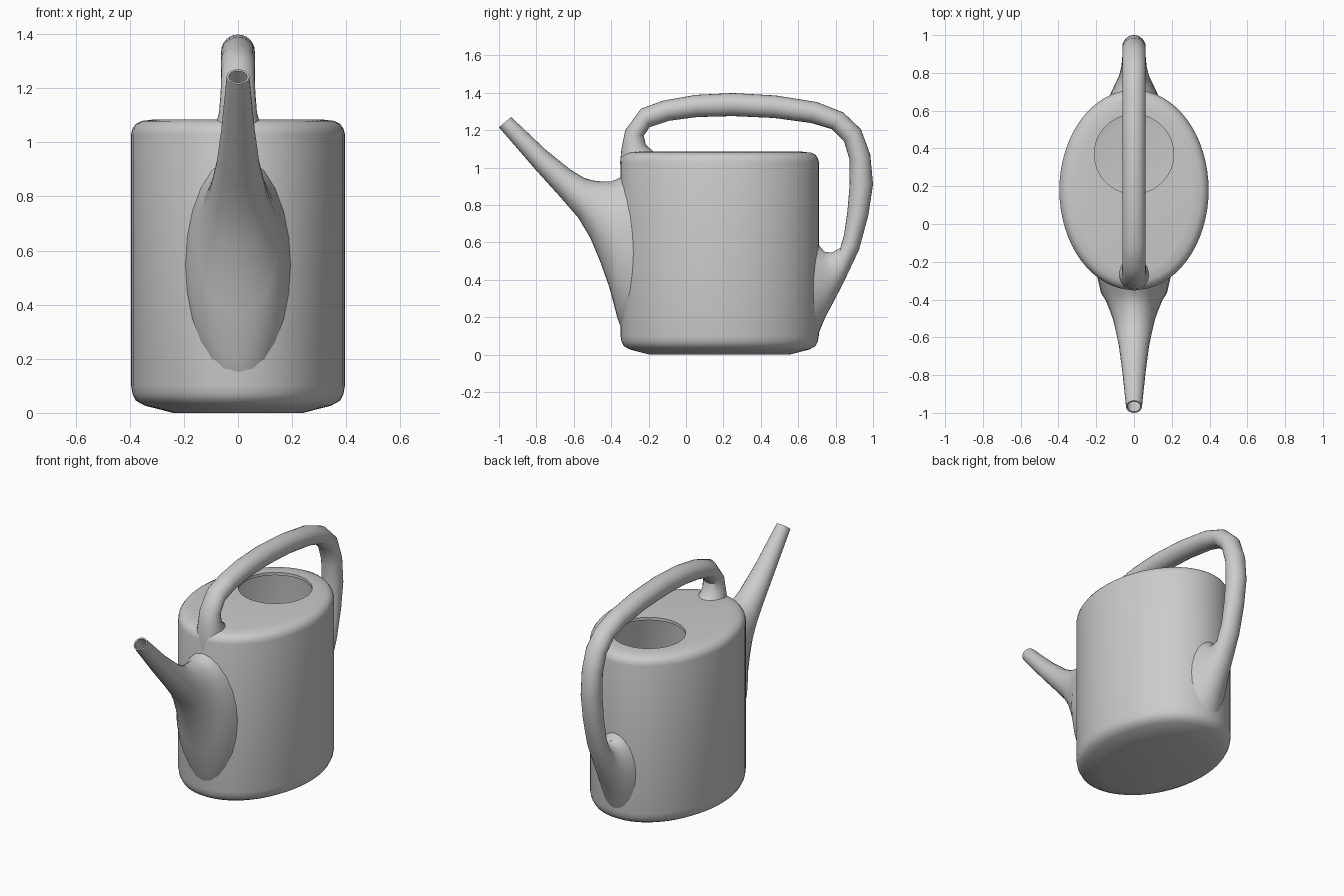
import bpy, math

CY, RX, RY = 0.18, 0.395, 0.53  # oval body: centre y and half-widths


def loft(name, rings, cap_start=False, cap_end=False, wall=0):
    """Skin a list of equal-length rings, with an optional inward wall."""
    n = len(rings[0])
    verts = [p for r in rings for p in r]
    faces = [(k * n + i, k * n + (i + 1) % n, (k + 1) * n + (i + 1) % n, (k + 1) * n + i)
             for k in range(len(rings) - 1) for i in range(n)]
    if cap_start:
        faces.append(tuple(reversed(range(n))))
    if cap_end:
        faces.append(tuple(range(len(verts) - n, len(verts))))
    mesh = bpy.data.meshes.new(name)
    mesh.from_pydata(verts, [], faces)
    ob = bpy.data.objects.new(name, mesh)
    bpy.context.collection.objects.link(ob)
    bpy.ops.object.select_all(action='DESELECT')
    bpy.context.view_layer.objects.active = ob
    ob.select_set(True)
    if wall:
        mod = ob.modifiers.new("wall", 'SOLIDIFY')
        mod.thickness, mod.offset = wall, -1
        bpy.ops.object.modifier_apply(modifier=mod.name)
    bpy.ops.object.shade_smooth_by_angle(angle=math.radians(38))
    return ob


def oval(cy, rx, ry, z, n=64):
    return [(rx * math.cos(2 * math.pi * i / n), cy + ry * math.sin(2 * math.pi * i / n), z)
            for i in range(n)]


def section(yo, zo, yi, zi, hw, n=24):
    """Oval ring spanning outer point to inner point, hw wide to each side."""
    ring = []
    for i in range(n):
        a = 2 * math.pi * i / n
        c, s = math.cos(a), math.sin(a)
        ring.append((hw * s, (yo + yi) / 2 + c * (yo - yi) / 2, (zo + zi) / 2 + c * (zo - zi) / 2))
    return ring


def on_body(ring, side):
    """Push a ring onto the body wall (side -1 front, +1 back)."""
    return [(x, CY + side * (RY * math.sqrt(1 - (x / RX) ** 2) - 0.004), z) for x, y, z in ring]


# Hollow body: inset from full oval, height
profile = [(0.155, 0), (0.05, 0.027), (0.018, 0.045), (0.005, 0.07), (0, 0.1), (0, 1.03),
           (0.005, 1.05), (0.018, 1.068), (0.04, 1.079), (0.09, 1.085)]
body = [oval(CY, RX - d, RY - d, z) for d, z in profile]
body.append(oval(0.37, 0.21, 0.21, 1.085))  # filling hole
loft("body", body, cap_start=True, wall=0.018)

# Spout, flaring onto the front wall
spout = [(-0.34, 0.14, -0.34, 0.95, 0.195), (-0.365, 0.19, -0.365, 0.94, 0.175),
         (-0.41, 0.36, -0.40, 0.925, 0.15), (-0.46, 0.50, -0.445, 0.925, 0.13),
         (-0.51, 0.62, -0.495, 0.93, 0.112), (-0.575, 0.73, -0.545, 0.945, 0.098),
         (-0.67, 0.84, -0.62, 0.99, 0.08), (-0.81, 0.995, -0.75, 1.095, 0.062),
         (-1.0, 1.215, -0.935, 1.27, 0.042)]
rings = [section(*s) for s in spout]
rings[0] = on_body(rings[0], -1)
loft("spout", rings, wall=0.008)

# Handle, from the front of the lid over to the back wall
handle = [(-0.35, 0.96, -0.16, 1.072, 0.095), (-0.352, 1.03, -0.185, 1.095, 0.083),
          (-0.345, 1.10, -0.215, 1.122, 0.07), (-0.325, 1.20, -0.226, 1.17, 0.064),
          (-0.24, 1.315, -0.195, 1.215, 0.062), (-0.12, 1.358, -0.09, 1.25, 0.062),
          (0.05, 1.388, 0.06, 1.27, 0.062), (0.25, 1.398, 0.25, 1.275, 0.062),
          (0.48, 1.385, 0.47, 1.265, 0.062), (0.70, 1.35, 0.67, 1.238, 0.062),
          (0.84, 1.295, 0.78, 1.205, 0.062), (0.935, 1.205, 0.845, 1.14, 0.062),
          (0.985, 1.07, 0.875, 1.04, 0.062), (1.0, 0.91, 0.875, 0.91, 0.062),
          (0.975, 0.745, 0.863, 0.765, 0.062), (0.925, 0.56, 0.845, 0.64, 0.062),
          (0.84, 0.38, 0.825, 0.57, 0.067), (0.785, 0.275, 0.78, 0.545, 0.08),
          (0.745, 0.20, 0.74, 0.55, 0.10), (0.71, 0.105, 0.71, 0.59, 0.13)]
rings = [section(*s) for s in handle]
rings[-1] = on_body(rings[-1], 1)
loft("handle", rings, cap_start=True, cap_end=True)
